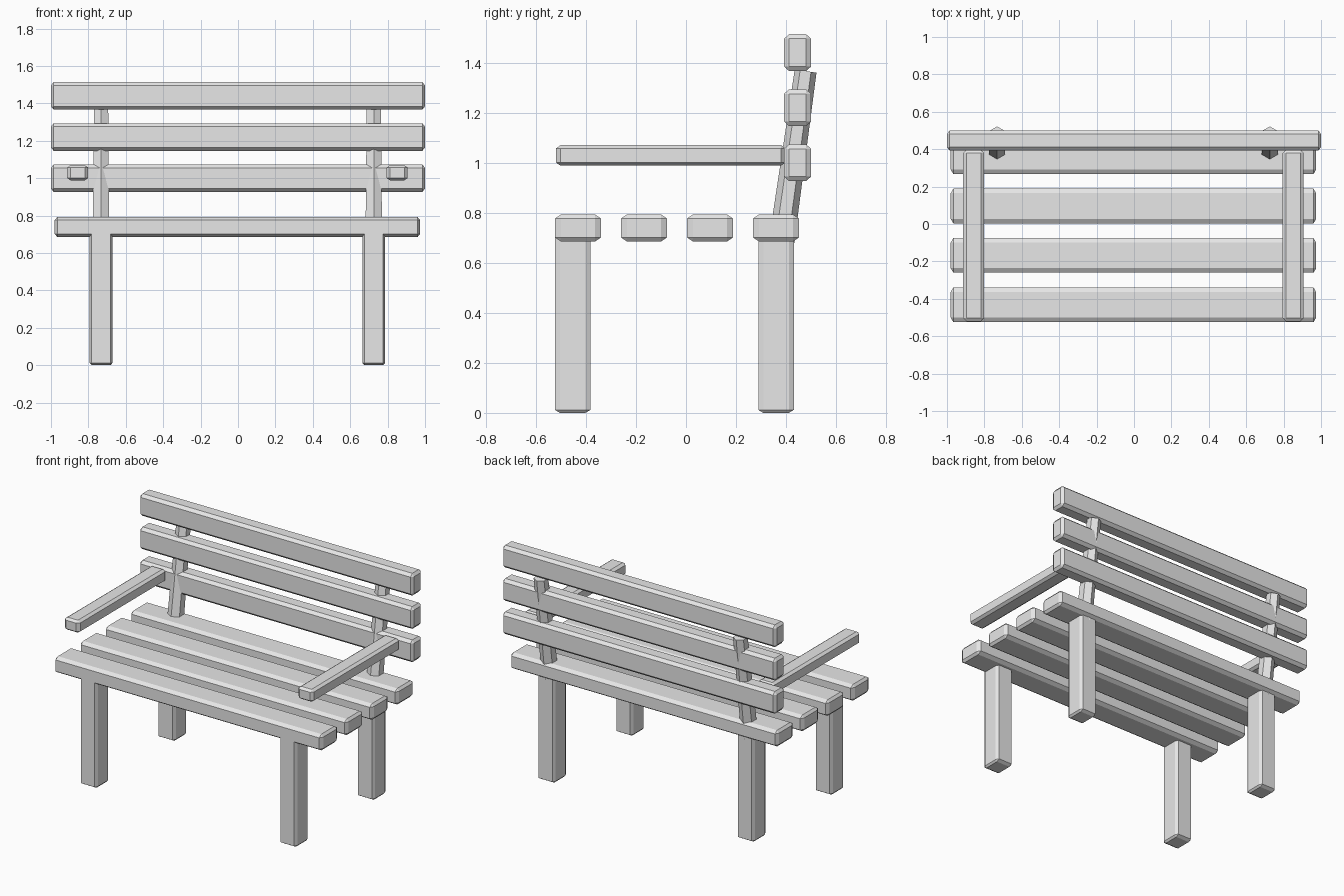
import bpy
import bmesh
from mathutils import Vector

cube = bpy.data.objects.get("Cube")
if cube:
    bpy.data.objects.remove(cube, do_unlink=True)

grey = bpy.data.materials.new("plain_grey")
grey.use_nodes = True
grey.diffuse_color = (0.8, 0.8, 0.8, 1)
grey.node_tree.nodes["Principled BSDF"].inputs["Base Color"].default_value = (0.8, 0.8, 0.8, 1)

MID = -0.003  # centre line of the seat, legs and posts


def add_object(name, bm):
    bmesh.ops.recalc_face_normals(bm, faces=bm.faces)
    mesh = bpy.data.meshes.new(name)
    bm.to_mesh(mesh)
    bm.free()
    mesh.materials.append(grey)
    obj = bpy.data.objects.new(name, mesh)
    bpy.context.collection.objects.link(obj)
    return obj


def beam(name, center, size, chamfer):
    """Box with chamfered edges, the chamfer given for each axis."""
    bm = bmesh.new()
    bmesh.ops.create_cube(bm, size=1)
    bmesh.ops.bevel(bm, geom=bm.edges[:], offset=0.1, segments=1,
                    affect='EDGES', profile=0.5)
    for v in bm.verts:
        for i in range(3):
            half = size[i] / 2
            if abs(v.co[i]) < 0.49:
                half -= chamfer[i]
            v.co[i] = half if v.co[i] > 0 else -half
    add_object(name, bm).location = center


def post(name, bottom, top, r_bottom, r_top):
    """Tapered six-sided post leaning from bottom to top."""
    axis = Vector(top) - Vector(bottom)
    bm = bmesh.new()
    bmesh.ops.create_cone(bm, cap_ends=True, segments=6, radius1=r_bottom,
                          radius2=r_top, depth=axis.length)
    # put a corner of the hexagon at the front and the back
    if max(v.co.x for v in bm.verts) > r_bottom * 0.95:
        for v in bm.verts:
            v.co.x, v.co.y = -v.co.y, v.co.x
    obj = add_object(name, bm)
    obj.location = (Vector(bottom) + Vector(top)) / 2
    obj.rotation_euler.x = Vector((0, 0, 1)).angle(axis) * (-1 if axis.y > 0 else 1)


# Seat slats, front to back
for i in range(4):
    beam(f"seat_slat_{i + 1}", (MID, -0.432 + 0.264 * i, 0.739),
         (1.954, 0.185, 0.107), (0.014, 0.024, 0.016))

# Backrest slats, bottom to top
for i in range(3):
    beam(f"back_slat_{i + 1}", (0, 0.446, 1.0 + 0.22 * i),
         (2.0, 0.108, 0.147), (0.014, 0.02, 0.018))

# Legs, leaning back posts and armrests on both sides
for side, s in (("left", 1), ("right", -1)):
    x = MID + s * 0.729
    for end, y in (("front", -0.453), ("back", 0.36)):
        beam(f"{end}_{side}_leg", (x, y, 0.37),
             (0.122, 0.142, 0.74), (0.011, 0.02, 0.012))
    post(f"{side}_back_post", (x, 0.356, 0.5), (x, 0.478, 1.366), 0.053, 0.044)
    beam(f"{side}_armrest", (MID + s * 0.854, -0.061, 1.029),
         (0.112, 0.918, 0.082), (0.018, 0.018, 0.013))
